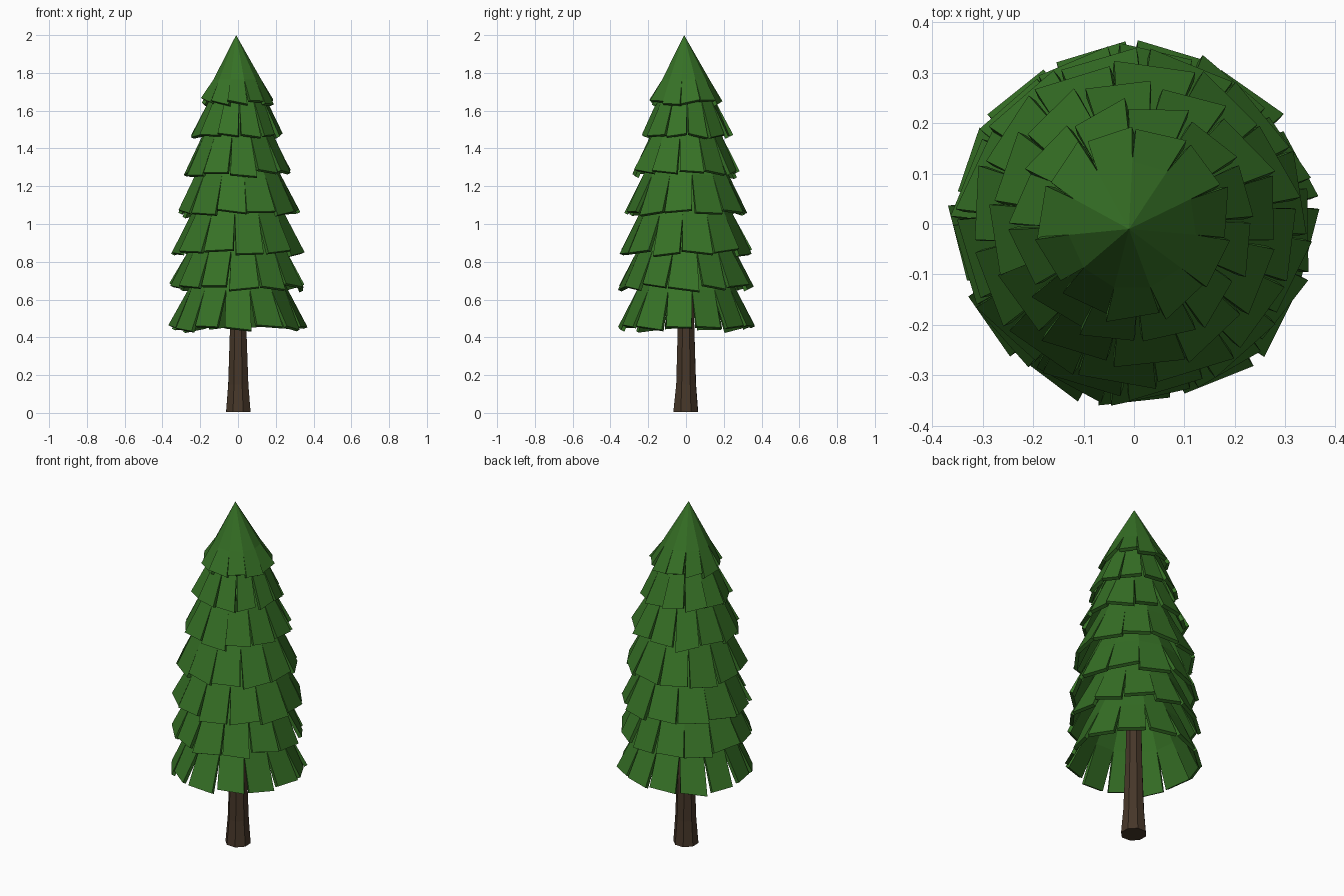
import bpy, bmesh, math, random
from mathutils import Vector, Matrix

if "Cube" in bpy.data.objects:
    bpy.data.objects.remove(bpy.data.objects["Cube"])

random.seed(4)


def material(name, rgb):
    m = bpy.data.materials.new(name)
    m.diffuse_color = (*rgb, 1)
    m.use_nodes = True
    m.node_tree.nodes["Principled BSDF"].inputs["Base Color"].default_value = m.diffuse_color
    return m


def finish(bm, name, mat):
    bmesh.ops.remove_doubles(bm, verts=bm.verts, dist=0.0004)
    bmesh.ops.recalc_face_normals(bm, faces=bm.faces)
    mesh = bpy.data.meshes.new(name)
    bm.to_mesh(mesh)
    bm.free()
    ob = bpy.data.objects.new(name, mesh)
    mesh.materials.append(mat)
    bpy.context.collection.objects.link(ob)
    return ob


green = material("needles", (0.037, 0.165, 0.019))
brown = material("bark", (0.062, 0.038, 0.022))

# Trunk: eight-sided, flared at the foot
bm = bmesh.new()
N = 8
rings = []
for z, r in ((0.005, 0.071), (0.15, 0.058), (0.45, 0.047), (1.0, 0.035)):
    ring = []
    for i in range(N):
        a = math.tau * (i + 0.5) / N
        k = r * random.uniform(0.95, 1.03)
        ring.append(bm.verts.new((k * math.cos(a), k * math.sin(a), z)))
    rings.append(ring)
for lo, hi in zip(rings, rings[1:]):
    for i in range(N):
        j = (i + 1) % N
        bm.faces.new((lo[i], lo[j], hi[j], hi[i]))
bm.faces.new(rings[0])
bm.faces.new(rings[-1])
finish(bm, "trunk", brown)


def branch_tier(name, z, r, n, length, spread, slit, fill, start, shift=(0, 0)):
    """Cone skirt of n thick panels, joined above and split by slits below."""
    bm = bmesh.new()
    half = math.tan(math.pi / n)
    inward = Vector((-length, 0, -spread)).normalized() * 0.02
    r_top, z_top = r - spread, z + length
    f = slit / length
    for i in range(n):
        rot = Matrix.Rotation(start + math.tau * i / n, 3, 'Z')
        r_mid = r - spread * f
        tilt = random.uniform(-0.012, 0.012)
        twist = random.uniform(-0.012, 0.012)
        drop = random.uniform(-0.012, 0.012)
        slide = random.uniform(-0.006, 0.006)
        w = r * half * random.uniform(*fill)
        outer = [Vector((r_top, -r_top * half, z_top)),
                 Vector((r_top, r_top * half, z_top)),
                 Vector((r_mid, -r_mid * half, z + slit)),
                 Vector((r_mid, r_mid * half, z + slit)),
                 Vector((r + twist, slide - w, z + drop + tilt)),
                 Vector((r - twist, slide + w, z + drop - tilt))]
        inner = [p + inward for p in outer]
        if r_top < 0.02:
            inner[0] = inner[1] = Vector((0, 0, z_top - 0.045))
        for p in inner[2:4]:
            p.y = math.copysign(p.x * half, p.y)
        off = Vector((*shift, 0))

        def make(p):
            # the sideways shift fades in towards the tip
            q = rot @ p
            return bm.verts.new(q + off * max(0, (p.z - z) / length))

        o = [make(p) for p in outer]
        q = [make(p) for p in inner]
        for s in (o, q):
            if r_top < 0.02:
                bm.faces.new((s[0], s[2], s[3]))
            else:
                bm.faces.new((s[0], s[2], s[3], s[1]))
            bm.faces.new((s[2], s[4], s[5], s[3]))
        for a, b in ((2, 4), (4, 5), (5, 3)):
            bm.faces.new((o[a], o[b], q[b], q[a]))
    loose = [v for v in bm.verts if not v.link_faces]
    bmesh.ops.delete(bm, geom=loose, context='VERTS')
    finish(bm, name, green)


# Branch tiers, from the tip down: bottom height, radius, panels
tiers = [(1.645, 0.185, 11), (1.475, 0.232, 12), (1.27, 0.278, 12),
         (1.06, 0.315, 12), (0.85, 0.335, 12), (0.665, 0.345, 13),
         (0.453, 0.352, 13)]
for k, (z, r, n) in enumerate(tiers):
    tip = k == 0
    last = k == len(tiers) - 1
    branch_tier(f"branch_tier_{k + 1}", z, r, n,
                length=2.0 - z if tip else 0.36,
                spread=r if tip else 0.17,
                slit=0.12 if tip else 0.2,
                fill=(0.76, 0.88) if last else (0.84, 0.98),
                start=-math.pi / 2 + (0 if last else k * 0.31),
                shift=(-0.01, -0.01) if tip else (0, 0))
